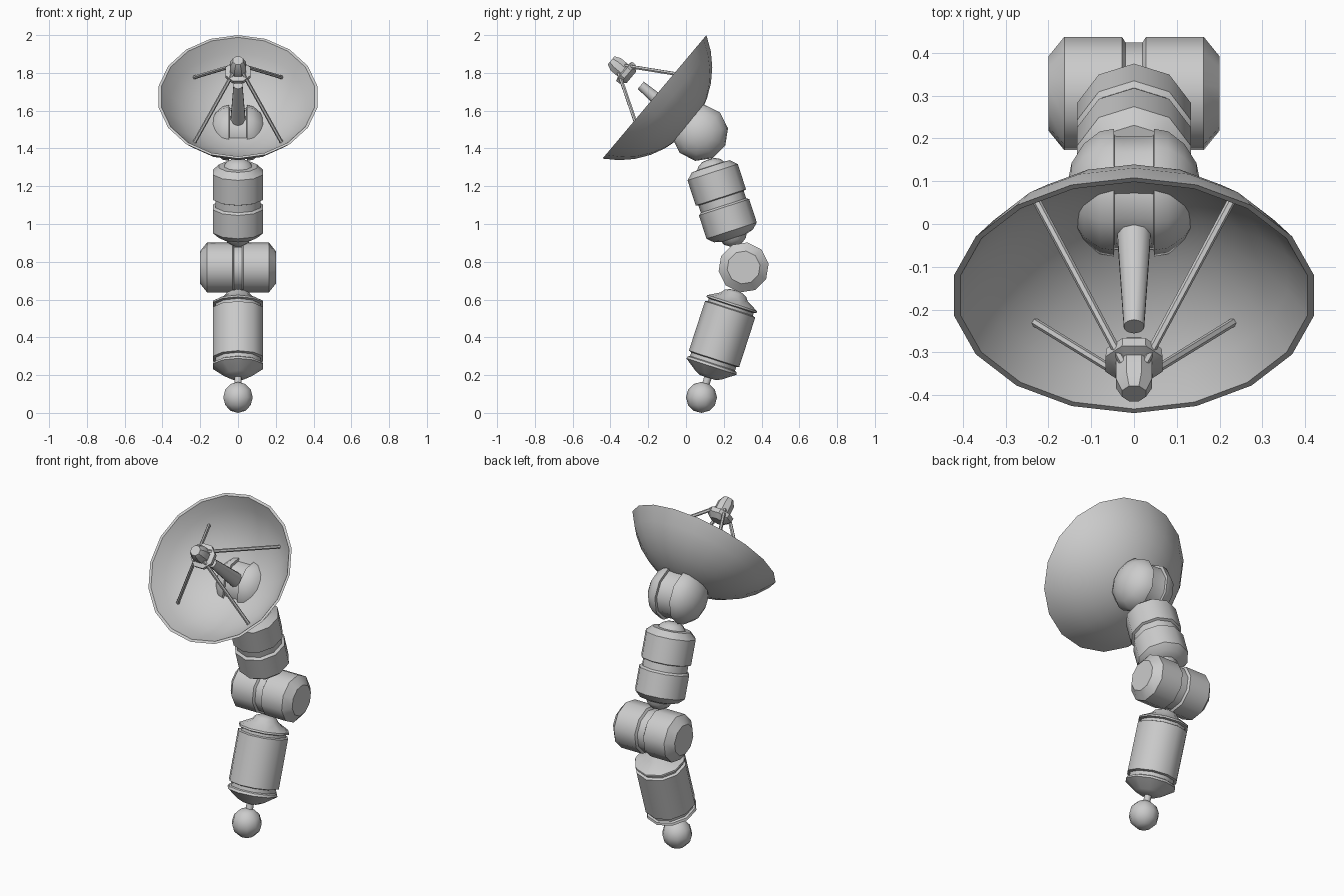
import bpy, bmesh, math
from mathutils import Vector

if "Cube" in bpy.data.objects:
    bpy.data.objects.remove(bpy.data.objects["Cube"])

grey = bpy.data.materials.new("light_grey")
grey.diffuse_color = (0.6, 0.6, 0.6, 1)
grey.use_nodes = True
grey.node_tree.nodes["Principled BSDF"].inputs["Base Color"].default_value = grey.diffuse_color


def lathe(name, profile, sides, origin, axis, ref, phase=0.0):
    """Revolve (radius, height) points round an axis; ref marks angle zero."""
    d = Vector(axis).normalized()
    u = Vector(ref)
    u = (u - d * u.dot(d)).normalized()
    v = d.cross(u)
    o = Vector(origin)
    bm = bmesh.new()
    rings = []
    for r, h in profile:
        if r == 0:
            rings.append([bm.verts.new(o + d * h)] * sides)
        else:
            ring = []
            for i in range(sides):
                a = math.radians(phase) + math.tau * i / sides
                ring.append(bm.verts.new(o + d * h + (u * math.cos(a) + v * math.sin(a)) * r))
            rings.append(ring)
    for lo, hi in zip(rings, rings[1:]):
        for i in range(sides):
            j = (i + 1) % sides
            quad = list(dict.fromkeys((lo[i], lo[j], hi[j], hi[i])))
            if len(quad) > 2:
                bm.faces.new(quad)
    for ring in (rings[0], rings[-1]):
        if ring[0] is not ring[1]:
            bm.faces.new(ring)
    bmesh.ops.recalc_face_normals(bm, faces=bm.faces[:])
    mesh = bpy.data.meshes.new(name)
    bm.to_mesh(mesh)
    bm.free()
    mesh.materials.append(grey)
    ob = bpy.data.objects.new(name, mesh)
    bpy.context.collection.objects.link(ob)
    return ob


def mirrored(half):
    """Profile of one half, repeated on the negative side."""
    return [(r, -h) for r, h in reversed(half)] + half


Y = (0, 1, 0)
X = (1, 0, 0)
tilt = math.radians(18)
low_dir = Vector((0, math.sin(tilt), math.cos(tilt)))
up_dir = Vector((0, -math.sin(tilt), math.cos(tilt)))
foot = Vector((0, 0.082, 0.082))
elbow = Vector((0, 0.305, 0.77))
head = elbow + up_dir * 0.75

# Ball foot and its stem
ball = [(0.082 * math.sin(math.pi * i / 6), -0.082 * math.cos(math.pi * i / 6)) for i in range(7)]
ball[0], ball[-1] = (0, -0.082), (0, 0.082)
lathe("foot_ball", ball, 10, foot, (0, 0, 1), Y)
lathe("foot_stem", [(0.02, 0.05), (0.02, 0.13)], 10, foot, low_dir, Y)

# Lower arm with a saucer collar at each end
lathe("lower_arm", [(0.045, 0.11), (0.075, 0.125), (0.14, 0.172), (0.135, 0.185), (0.125, 0.19),
                    (0.125, 0.21), (0.14, 0.215), (0.14, 0.49), (0.125, 0.495), (0.125, 0.51),
                    (0.14, 0.515), (0.138, 0.525), (0.075, 0.56), (0.06, 0.58), (0.035, 0.592),
                    (0, 0.596)], 10, foot, low_dir, Y)

# Elbow drum, lying across
lathe("elbow", mirrored([(0.121, 0.02), (0.134, 0.028), (0.134, 0.163), (0.088, 0.2)]),
      10, elbow, X, Y, 9)

# Upper arm with a waist groove
lathe("upper_arm", [(0.03, 0.125), (0.06, 0.145), (0.07, 0.165), (0.108, 0.175), (0.14, 0.205),
                    (0.14, 0.335), (0.126, 0.345), (0.126, 0.385), (0.14, 0.39), (0.14, 0.53),
                    (0.105, 0.563), (0.075, 0.565), (0.06, 0.585), (0.035, 0.598), (0, 0.602)],
      10, elbow, up_dir, Y)

# Head: two domes with a groove between
dome = [(0.133, 0.025), (0.135, 0.046), (0.151, 0.047), (0.145, 0.08), (0.115, 0.118),
        (0.07, 0.146), (0, 0.16)]
lathe("head_joint", mirrored(dome), 10, head, X, Y, 9)

# Dish: thick spherical cap
rim = Vector((0, -0.167, 1.673))
dish_axis = Vector((0, -0.765, 0.644)).normalized()
dish_up = Vector((0, 0.644, 0.765)).normalized()


def cap(radius, rim_radius, steps=6):
    top = math.asin(rim_radius / radius)
    base = math.sqrt(radius ** 2 - rim_radius ** 2)
    return [(radius * math.sin(top * i / steps), base - radius * math.cos(top * i / steps))
            for i in range(steps + 1)]


lathe("dish", cap(0.49, 0.427) + cap(0.477, 0.412)[::-1], 18, rim, dish_axis, dish_up)

# Feed horn, and the receiver in front of the dish
lathe("feed_horn", [(0.042, -0.2), (0.025, 0.095)], 10, rim, dish_axis, dish_up)
lathe("receiver", [(0.04, 0.16), (0.07, 0.185), (0.072, 0.21), (0.046, 0.217), (0.046, 0.268),
                   (0.03, 0.3)], 8, rim, dish_axis, dish_up, 22.5)

# Four struts from dish to receiver
for sx in (-1, 1):
    for su in (-1, 1):
        a = rim + dish_axis * -0.115 + Vector(X) * 0.236 * sx + dish_up * 0.23 * su
        b = rim + dish_axis * 0.225 + (Vector(X) * sx + dish_up * su) * 0.026
        lathe("strut", [(0.01, 0), (0.01, (b - a).length)], 6, a, b - a, dish_axis)

# Smooth shading that keeps hard edges
for ob in bpy.context.collection.objects:
    ob.select_set(True)
    bpy.context.view_layer.objects.active = ob
bpy.ops.object.shade_smooth_by_angle(angle=math.radians(40))
